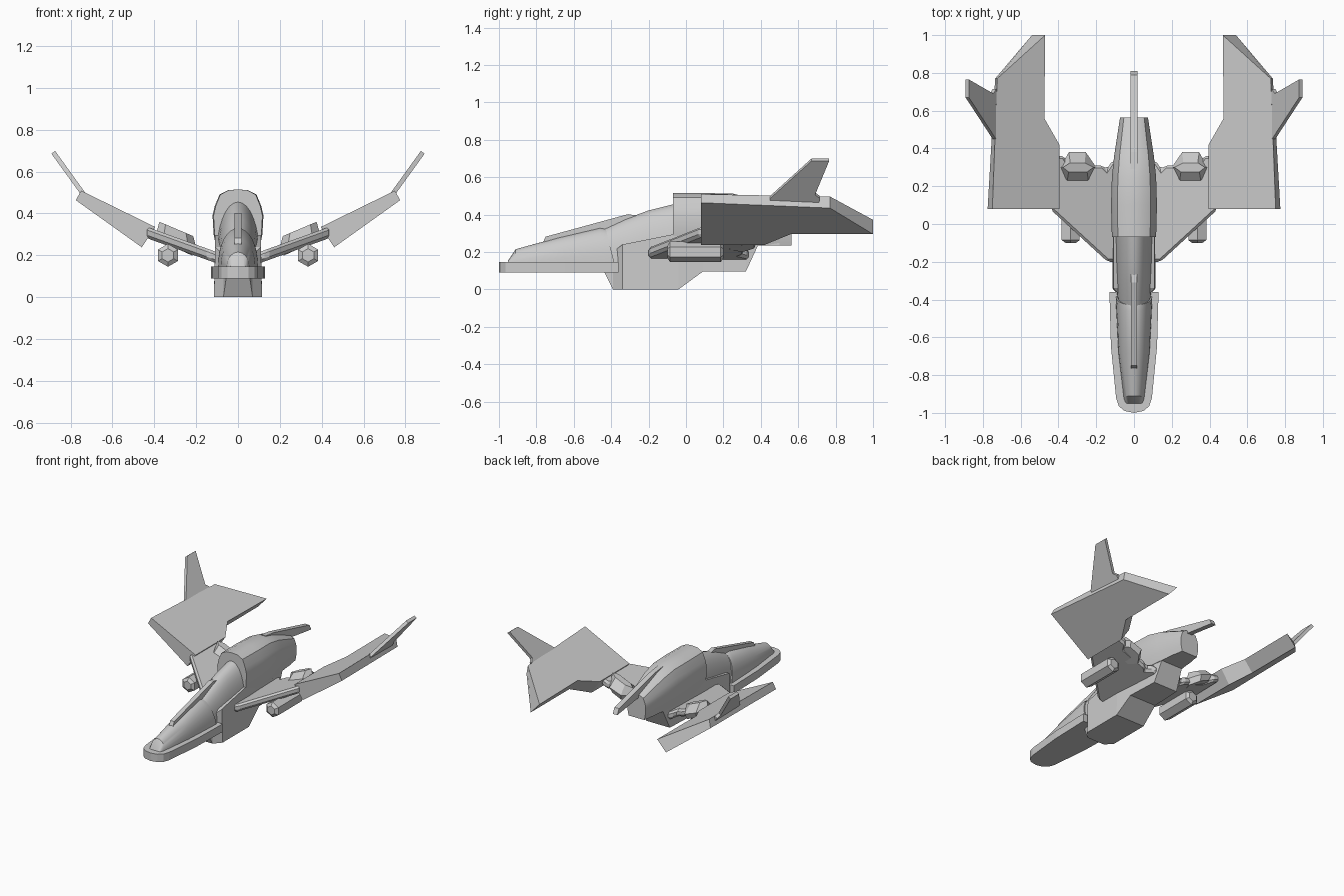
import bpy, bmesh
from math import sin, cos, pi, radians

if "Cube" in bpy.data.objects:
    bpy.data.objects.remove(bpy.data.objects["Cube"])


def loft(name, rings, smooth=False, mirror=False, bevel=0):
    """Skin equal-length closed rings and cap both ends."""
    bm = bmesh.new()
    vs = [[bm.verts.new(p) for p in r] for r in rings]
    n = len(rings[0])
    for a, b in zip(vs, vs[1:]):
        for i in range(n):
            j = (i + 1) % n
            bm.faces.new((a[i], a[j], b[j], b[i]))
    bm.faces.new(vs[0])
    bm.faces.new(vs[-1])
    bmesh.ops.recalc_face_normals(bm, faces=bm.faces)
    me = bpy.data.meshes.new(name)
    bm.to_mesh(me)
    bm.free()
    ob = bpy.data.objects.new(name, me)
    bpy.context.collection.objects.link(ob)
    if bevel:
        m = ob.modifiers.new("bevel", 'BEVEL')
        m.width, m.segments = bevel, 1
    if mirror:
        m = ob.modifiers.new("mirror", 'MIRROR')
        m.use_mirror_merge = False
    if smooth:
        bpy.ops.object.select_all(action='DESELECT')
        bpy.context.view_layer.objects.active = ob
        ob.select_set(True)
        bpy.ops.object.shade_smooth_by_angle(angle=radians(30))
    return ob


def blade(name, prof, w):
    """Side profile (y, z) extruded across the centre line."""
    return loft(name, [[(x, y, z) for y, z in prof] for x in (-w, w)])


def arch(yb, yt, w, zb, zt, n=16):
    """Rounded canopy section, leaning from yb at the base to yt at the top."""
    ring = []
    for i in range(n + 1):
        t = pi * i / n
        s = max(sin(t), 0) ** 0.85
        ring.append((w * cos(t), yb + (yt - yb) * s, zb + (zt - zb) * s))
    return ring


# Nose rim slab
half = [(.13, -.36), (.122, -.65), (.095, -.92), (.08, -.965), (.05, -.99)]
plan = half + [(0, -1)] + [(-x, y) for x, y in reversed(half)]
loft("nose_rim", [[(x, y, z) for x, y in plan] for z in (.09, .147)])

# Nose shell and main canopy
loft("nose_shell", [arch(-.955, -.95, .047, .13, .155), arch(-.92, -.91, .055, .13, .215),
                    arch(-.68, -.68, .083, .13, .278), arch(-.44, -.46, .095, .13, .33),
                    arch(-.38, -.43, .097, .13, .325)], smooth=True)
loft("canopy", [arch(-.45, -.45, .083, .12, .318), arch(-.32, -.32, .094, .13, .378),
                arch(-.2, -.2, .1, .14, .422), arch(-.06, -.06, .105, .15, .457)], smooth=True)

# Ridge on the nose
blade("nose_ridge", [(-.77, .24), (-.75, .282), (-.31, .402), (-.265, .395),
                     (-.29, .36), (-.45, .29)], .016)

# Engine hood
prof = [(.045, .511), (.085, .49), (.107, .435), (.117, .39), (.112, .3), (.1, .235)]
prof = [(0, .515)] + prof + [(-x, z) for x, z in reversed(prof)]
stations = [(-.07, 1, .515), (.1, 1.04, .515), (.25, 1, .512), (.36, .9, .485), (.565, .63, .405)]
loft("engine_hood", [[(x * w, y, .235 + (z - .235) * (zt - .235) / .28) for x, z in prof]
                     for y, w, zt in stations], smooth=True)

# Tail boom
blade("tail_boom", [(.29, .505), (.38, .493), (.79, .392), (.81, .352), (.57, .385), (.3, .44)], .018)

# Belly hull
belly = [(-.44, .055, .10, .2), (-.39, .07, 0, .2), (-.34, .115, 0, .24), (-.04, .115, 0, .3),
         (.09, .105, .095, .3), (.32, .095, .095, .3), (.385, .085, .235, .3), (.5, .075, .235, .3)]
loft("belly_hull", [[(-w, y, zb), (w, y, zb), (w * .95, y, zt), (-w * .95, y, zt)]
                    for y, w, zb, zt in belly])


def wing_z(x):
    return .195 + (x - .12) * .36


# Inner wings
inner = [(.06, -.2), (.14, -.2), (.44, .075), (.43, .36), (.37, .36), (.34, .31),
         (.165, .31), (.145, .29), (.115, .335), (.06, .335)]
loft("inner_wing", [[(x, y, wing_z(x) + d) for x, y in inner] for d in (-.027, .027)],
     mirror=True, bevel=.014)

# Outer wings: wide slabs with a slanted inner face
top = [(.395, .08), (.75, .08), (.724, .77), (.47, 1), (.475, .56), (.395, .42)]
low = [(.46, .08), (.775, .08), (.735, .77), (.54, 1), (.54, .56), (.46, .42)]
loft("outer_wing", [[(x, y, .335 + (x - .395) * .49) for x, y in top],
                    [(x, y, .238 + (x - .46) * .715) for x, y in low]], mirror=True)

# Winglets at the tips
fin = [(-.12, .45), (.03, .45), (1, .67), (1, .765), (.12, .69), (.03, .715), (-.12, .71)]
loft("winglet", [[(.735 + .148 * t + d * .8, y, .487 + .205 * t - d * .6) for t, y in fin]
                 for d in (-.011, .011)], mirror=True)

# Six-sided pods under the wings
loft("wing_pod", [[(.335 + r * sin(k * pi / 3), y, .2 + r * cos(k * pi / 3)) for k in range(6)]
                  for y, r in ((-.1, .032), (-.085, .055), (.185, .055), (.2, .035))], mirror=True)

# Faceted housings on top of the wings
hexa = [(.2, .3), (.24, .218), (.355, .218), (.39, .3), (.345, .38), (.255, .38)]
loft("wing_housing", [[(.295 + (x - .295) * sx, .3 + (y - .3) * sy, wing_z(x) + d) for x, y in hexa]
                      for d, sx, sy in ((-.025, .8, .8), (.015, 1, 1), (.068, .85, .3))], mirror=True)
